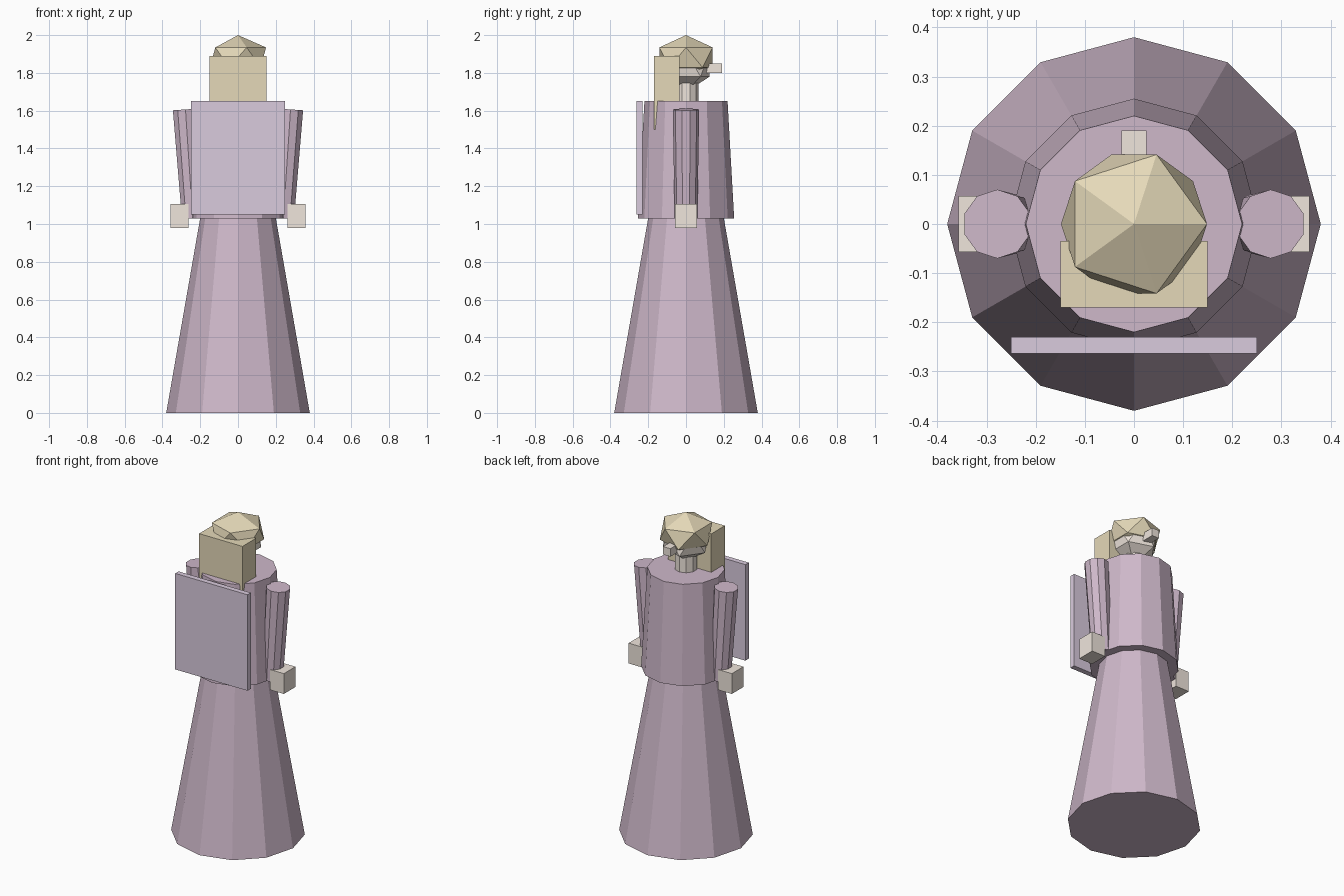
import bpy
import math

if "Cube" in bpy.data.objects:
    bpy.data.objects.remove(bpy.data.objects["Cube"])


def material(name, rgb):
    m = bpy.data.materials.new(name)
    m.diffuse_color = (*rgb, 1)
    m.use_nodes = True
    m.node_tree.nodes["Principled BSDF"].inputs["Base Color"].default_value = m.diffuse_color
    return m


DRESS = material("dress_mauve", (0.62, 0.48, 0.59))
CAPE = material("cape_lilac", (0.70, 0.60, 0.73))
HAIR = material("hair_blond", (0.78, 0.69, 0.48))
SKIN = material("skin", (0.87, 0.79, 0.72))


def finish(name, mat):
    ob = bpy.context.object
    ob.name = name
    ob.data.materials.append(mat)
    return ob


def cone(name, mat, sides, r_low, r_top, z_low, z_top, x=0, tilt=0):
    bpy.ops.mesh.primitive_cone_add(
        vertices=sides, radius1=r_low, radius2=r_top, depth=z_top - z_low,
        location=(x, 0, (z_low + z_top) / 2), rotation=(0, tilt, 0))
    return finish(name, mat)


def box(name, mat, low, high):
    bpy.ops.mesh.primitive_cube_add(
        size=1, location=[(a + b) / 2 for a, b in zip(low, high)])
    ob = finish(name, mat)
    ob.scale = [b - a for a, b in zip(low, high)]
    return ob


def ball(name, mat, z, scale):
    bpy.ops.mesh.primitive_ico_sphere_add(subdivisions=1, radius=1, location=(0, 0, z))
    ob = finish(name, mat)
    ob.scale = scale
    return ob


# Gown
cone("skirt", DRESS, 12, 0.38, 0.197, 0, 1.05)
cone("torso", DRESS, 12, 0.255, 0.22, 1.03, 1.65)

# Arms lean outward at the shoulder, with block hands
for side, s in (("left", -1), ("right", 1)):
    cone(side + "_sleeve", DRESS, 10, 0.06, 0.07, 1.03, 1.607,
         x=s * 0.259, tilt=s * math.radians(3.8))
    xs = sorted((s * 0.262, s * 0.357))
    box(side + "_hand", SKIN, (xs[0], -0.057, 0.98), (xs[1], 0.057, 1.107))

# Flat cape panel
box("cape", CAPE, (-0.25, -0.263, 1.05), (0.25, -0.23, 1.65))

# Head, face and hair
cone("neck", SKIN, 10, 0.065, 0.065, 1.62, 1.76)
ball("head", SKIN, 1.846, (0.147, 0.147, 0.147))
box("nose", SKIN, (-0.025, 0.09, 1.80), (0.025, 0.19, 1.85))
ball("hair_cap", HAIR, 1.882, (0.166, 0.166, 0.118))
box("long_hair", HAIR, (-0.15, -0.17, 1.50), (0.15, -0.035, 1.89))
